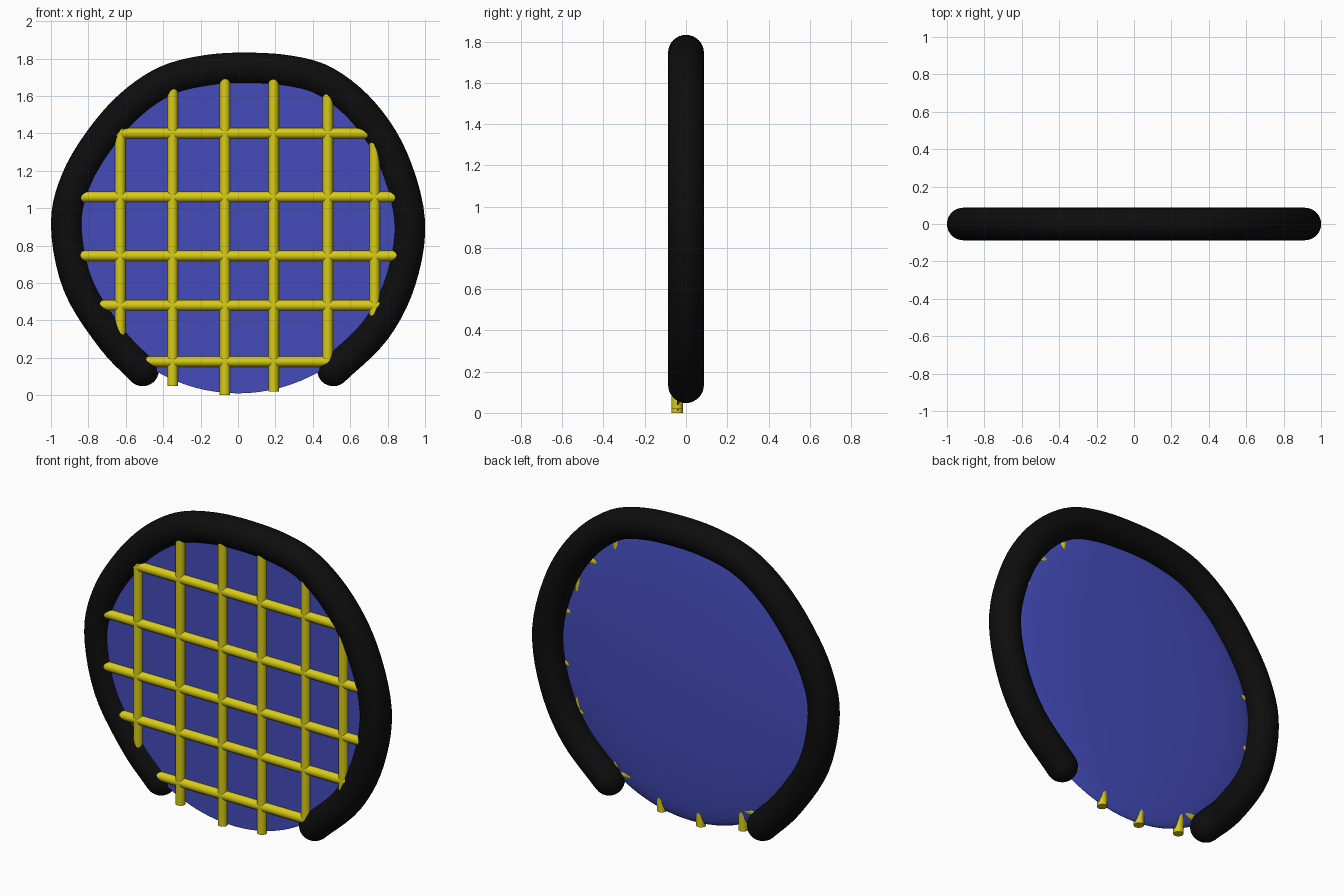
import bpy, bmesh, math
from mathutils import Matrix, Vector

if "Cube" in bpy.data.objects:
    bpy.data.objects.remove(bpy.data.objects["Cube"])


def material(name, rgb):
    m = bpy.data.materials.new(name)
    m.diffuse_color = (*rgb, 1)
    m.use_nodes = True
    m.node_tree.nodes["Principled BSDF"].inputs["Base Color"].default_value = m.diffuse_color
    return m


BLACK = material("rim black", (0.004, 0.004, 0.004))
BLUE = material("panel blue", (0.058, 0.072, 0.50))
YELLOW = material("grid yellow", (0.68, 0.60, 0.008))


def mesh_object(name, bm, mat):
    bmesh.ops.recalc_face_normals(bm, faces=bm.faces)
    me = bpy.data.meshes.new(name)
    bm.to_mesh(me)
    bm.free()
    me.materials.append(mat)
    ob = bpy.data.objects.new(name, me)
    bpy.context.collection.objects.link(ob)
    bpy.ops.object.select_all(action='DESELECT')
    ob.select_set(True)
    bpy.context.view_layer.objects.active = ob
    bpy.ops.object.shade_smooth_by_angle(angle=math.radians(35))
    return ob


# Rim: open tube along a smooth path, with round ends
R = 0.087
PATH = [(-0.51, 0.135), (-0.675, 0.31), (-0.85, 0.59), (-0.913, 0.91), (-0.86, 1.15),
        (-0.73, 1.37), (-0.57, 1.55), (-0.385, 1.675), (-0.18, 1.73), (0.03, 1.745),
        (0.27, 1.73), (0.47, 1.67), (0.67, 1.505), (0.825, 1.26), (0.913, 0.93),
        (0.865, 0.615), (0.73, 0.35), (0.51, 0.135)]


def smooth_path(pts, steps):
    p = [Vector(q) for q in pts]
    p = [2 * p[0] - p[1]] + p + [2 * p[-1] - p[-2]]
    out = []
    for i in range(1, len(p) - 2):
        a, b, c, d = p[i - 1:i + 3]
        for k in range(steps):
            t = k / steps
            out.append(0.5 * (2 * b + (c - a) * t + (2 * a - 5 * b + 4 * c - d) * t * t
                              + (3 * b - a - 3 * c + d) * t ** 3))
    return out + [p[-2]]


path = smooth_path(PATH, 5)
n = len(path)
tangents = [(path[min(i + 1, n - 1)] - path[max(i - 1, 0)]).normalized() for i in range(n)]
# each station: centre, tangent, radius; the caps add shrinking stations
stations = [(c, t, R) for c, t in zip(path, tangents)]
cap = [math.radians(a) for a in (15, 30, 45, 60, 75, 87)]
start = [(path[0] - tangents[0] * R * math.sin(a), tangents[0], R * math.cos(a)) for a in reversed(cap)]
end = [(path[-1] + tangents[-1] * R * math.sin(a), tangents[-1], R * math.cos(a)) for a in cap]
SIDES = 32
bm = bmesh.new()
rings = []
for c, t, r in start + stations + end:
    ring = []
    for k in range(SIDES):
        a = math.tau * k / SIDES
        u = r * math.cos(a)
        ring.append(bm.verts.new((c.x - t.y * u, r * math.sin(a), c.y + t.x * u)))
    rings.append(ring)
for a, b in zip(rings, rings[1:]):
    for k in range(SIDES):
        j = (k + 1) % SIDES
        bm.faces.new((a[k], a[j], b[j], b[k]))
bm.faces.new(rings[0])
bm.faces.new(rings[-1])
mesh_object("rim", bm, BLACK)

# Panel: flat front, shallow domed back
PANEL_Y = -0.043
bm = bmesh.new()
bmesh.ops.create_uvsphere(bm, u_segments=96, v_segments=32, radius=0.87)
bmesh.ops.delete(bm, geom=[v for v in bm.verts if v.co.z < -0.001], context='VERTS')
bmesh.ops.holes_fill(bm, edges=[e for e in bm.edges if e.is_boundary], sides=0)
place = (Matrix.Translation((0, PANEL_Y, 0.88)) @ Matrix.Rotation(-math.pi / 2, 4, 'X')
         @ Matrix.Diagonal((1, 1, 0.08, 1)))
bmesh.ops.transform(bm, matrix=place, verts=bm.verts)
mesh_object("panel", bm, BLUE)


# Grid rods
def rod(name, a, b):
    a, b = Vector((a[0], PANEL_Y, a[1])), Vector((b[0], PANEL_Y, b[1]))
    m = Matrix.Translation((a + b) / 2) @ (b - a).to_track_quat('Z', 'Y').to_matrix().to_4x4()
    bm = bmesh.new()
    bmesh.ops.create_cone(bm, cap_ends=True, segments=16, radius1=0.028, radius2=0.028,
                          depth=(b - a).length, matrix=m)
    mesh_object(name, bm, YELLOW)


VERTICAL = [(-0.63, 0.31, 1.48), (-0.35, 0.05, 1.69), (-0.07, 0.0, 1.72),
            (0.19, 0.02, 1.72), (0.48, 0.14, 1.65), (0.73, 0.41, 1.42)]
HORIZONTAL = [(1.40, -0.70, 0.74), (1.06, -0.88, 0.88), (0.745, -0.88, 0.87),
              (0.48, -0.77, 0.76), (0.18, -0.51, 0.50)]
for i, (x, z0, z1) in enumerate(VERTICAL):
    rod(f"vertical_rod_{i + 1}", (x, z0), (x, z1))
for i, (z, x0, x1) in enumerate(HORIZONTAL):
    rod(f"horizontal_rod_{i + 1}", (x0, z), (x1, z))
